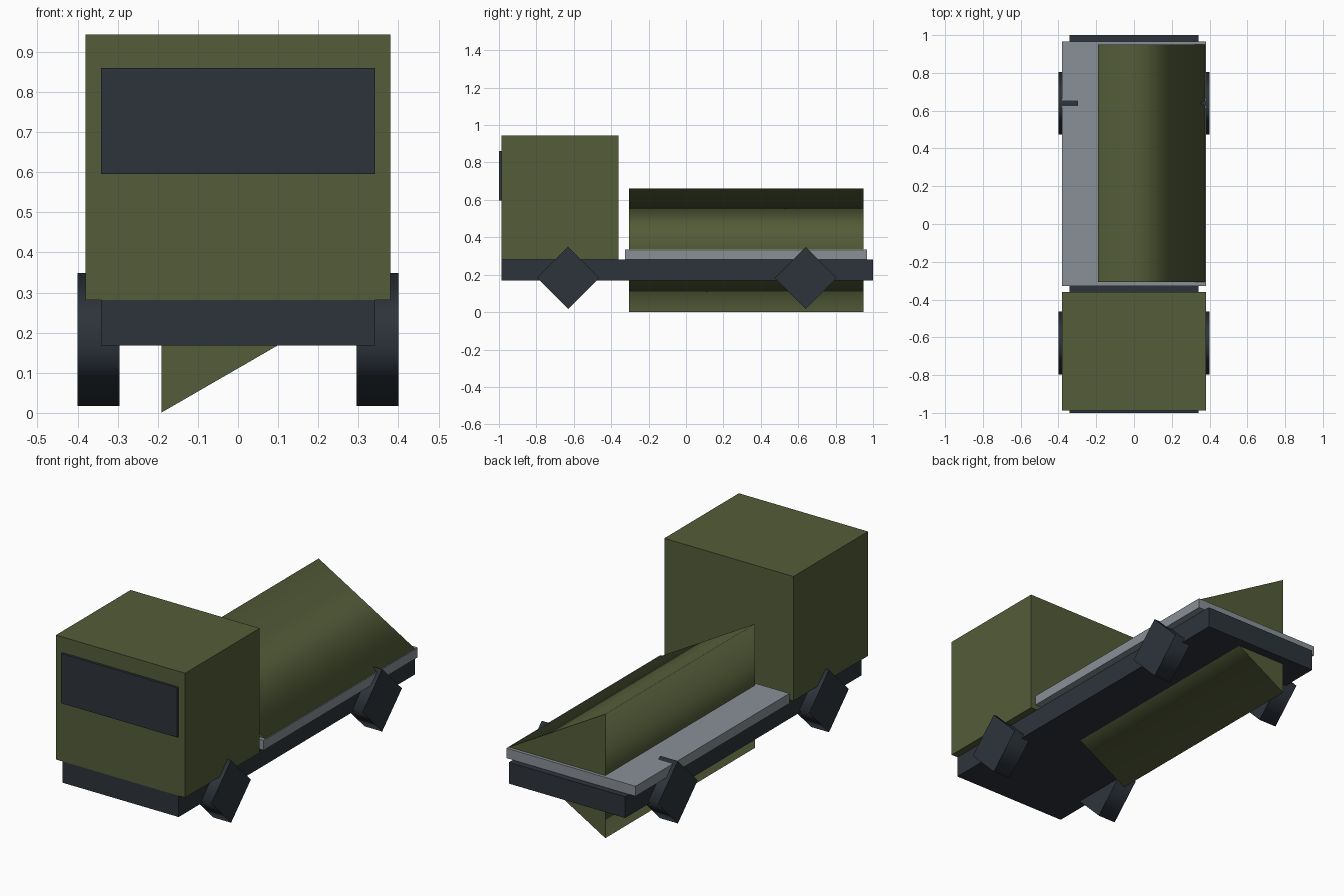
import bpy
import bmesh
from math import cos, sin, tau
from mathutils import Vector

cube = bpy.data.objects.get("Cube")
if cube:
    bpy.data.objects.remove(cube, do_unlink=True)


def material(name, rgb):
    mat = bpy.data.materials.new(name)
    mat.use_nodes = True
    color = (*rgb, 1)
    mat.diffuse_color = color
    mat.node_tree.nodes["Principled BSDF"].inputs["Base Color"].default_value = color
    return mat


green = material("olive green", (0.087, 0.107, 0.040))
dark = material("dark slate", (0.026, 0.034, 0.044))
grey = material("bed grey", (0.250, 0.279, 0.305))


def add_object(name, bm, mat):
    bmesh.ops.recalc_face_normals(bm, faces=bm.faces)
    mesh = bpy.data.meshes.new(name)
    bm.to_mesh(mesh)
    bm.free()
    mesh.materials.append(mat)
    obj = bpy.data.objects.new(name, mesh)
    bpy.context.collection.objects.link(obj)
    return obj


def box(name, mat, half_width, y, z):
    """Box centred on x, spanning the y and z ranges."""
    bm = bmesh.new()
    bmesh.ops.create_cube(bm, size=1)
    size = (2 * half_width, y[1] - y[0], z[1] - z[0])
    bmesh.ops.scale(bm, vec=size, verts=bm.verts)
    bmesh.ops.translate(bm, vec=(0, sum(y) / 2, sum(z) / 2), verts=bm.verts)
    return add_object(name, bm, mat)


def prism(name, mat, sides, radius, length, center, axis):
    """Low-sided cylinder with flat caps and smooth sides, first corner at +x or top."""
    bm = bmesh.new()
    ring = []
    for i in range(sides):
        a, b = radius * cos(tau * i / sides), radius * sin(tau * i / sides)
        offset = (a, -length / 2, b) if axis == "y" else (-length / 2, b, a)
        ring.append(bm.verts.new(Vector(center) + Vector(offset)))
    cap = bm.faces.new(ring)
    extruded = bmesh.ops.extrude_face_region(bm, geom=[cap], use_keep_orig=True)
    far = [v for v in extruded["geom"] if isinstance(v, bmesh.types.BMVert)]
    step = (0, length, 0) if axis == "y" else (length, 0, 0)
    bmesh.ops.translate(bm, vec=step, verts=far)
    bm.normal_update()
    along = Vector(step).normalized()
    for face in bm.faces:
        face.smooth = abs(face.normal.dot(along)) < 0.5
    for edge in bm.edges:
        edge.smooth = all(f.smooth for f in edge.link_faces)
    return add_object(name, bm, mat)


# Chassis, cab and windscreen
box("chassis", dark, 0.342, (-0.987, 1.0), (0.168, 0.281))
box("cab", green, 0.38, (-0.987, -0.36), (0.281, 0.943))
box("windscreen", dark, 0.342, (-1.0, -0.98), (0.596, 0.86))

# Cargo bed and three-sided canopy
box("cargo_bed", grey, 0.38, (-0.327, 0.967), (0.281, 0.334))
prism("canopy", green, 3, 0.381, 1.256, (0, 0.322, 0.331), "y")

# Four-sided wheels
for end, y in (("front", -0.63), ("rear", 0.64)):
    for side, sign in (("left", 1), ("right", -1)):
        prism(f"{end}_{side}_wheel", dark, 4, 0.166, 0.105,
              (sign * 0.348, y, 0.183), "x")
